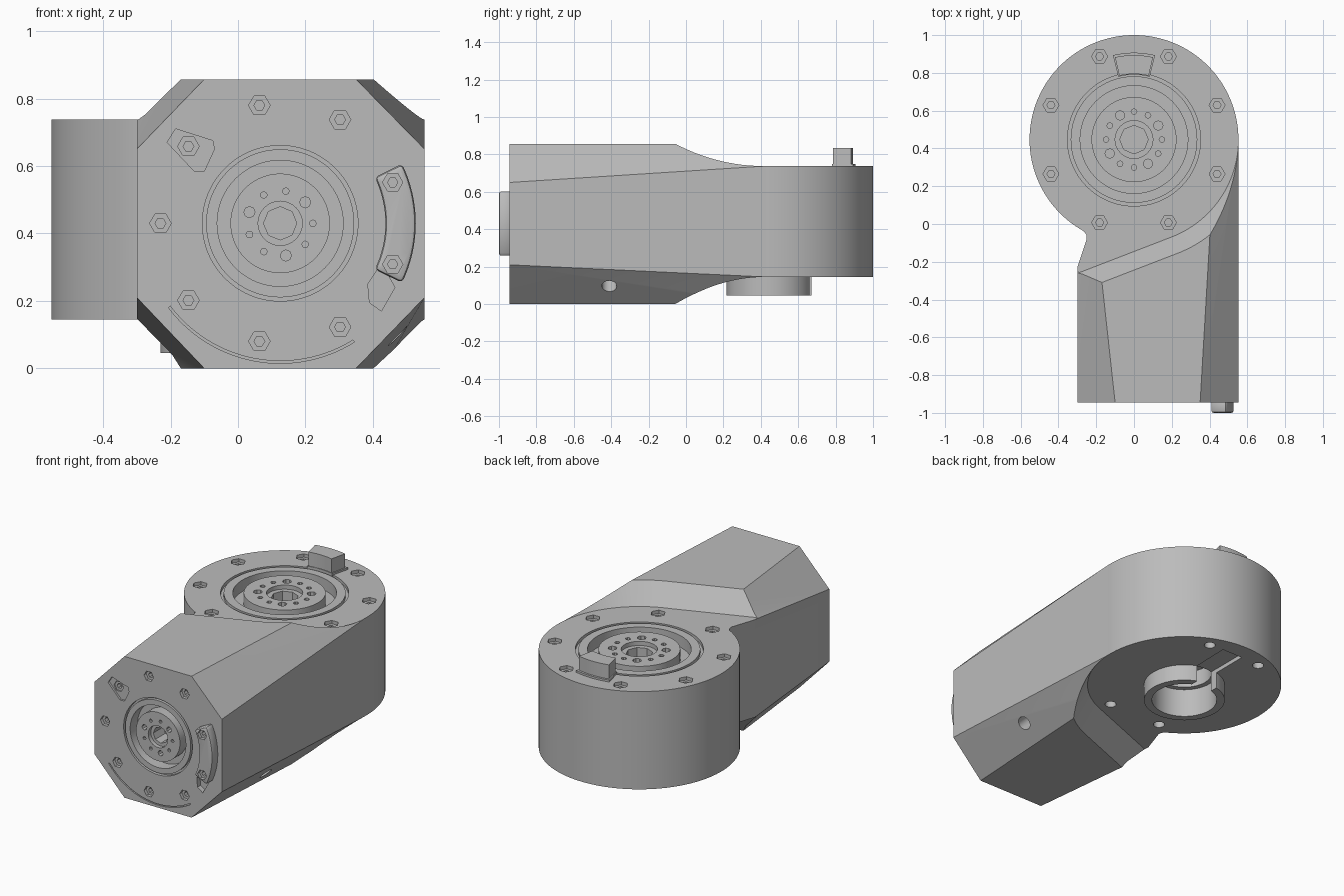
import bpy, bmesh
from math import sin, cos, radians, pi
from mathutils import Matrix, Vector

cube = bpy.data.objects.get("Cube")
if cube:
    bpy.data.objects.remove(cube)

grey = bpy.data.materials.new("housing grey")
grey.use_nodes = True
grey.diffuse_color = (0.5, 0.5, 0.5, 1)
bsdf = next(n for n in grey.node_tree.nodes if n.type == "BSDF_PRINCIPLED")
bsdf.inputs["Base Color"].default_value = (0.5, 0.5, 0.5, 1)

# Working frames: local z points out of each surface
DRUM_Y, DRUM_R, TOP, BOTTOM, FACE = 0.447, 0.553, 0.738, 0.145, -0.945
WORLD = Matrix.Identity(4)
DRUM = Matrix.Translation((0, DRUM_Y, 0))
UPPER = Matrix.Translation((0, DRUM_Y, TOP))
FRONT = Matrix.Translation((0.125, FACE, 0.43)) @ Matrix.Rotation(pi / 2, 4, "X")


def make(name, bm):
    bmesh.ops.recalc_face_normals(bm, faces=bm.faces)
    mesh = bpy.data.meshes.new(name)
    bm.to_mesh(mesh)
    bm.free()
    mesh.materials.append(grey)
    obj = bpy.data.objects.new(name, mesh)
    bpy.context.scene.collection.objects.link(obj)
    return obj


def arc(r, a0, a1, n):
    return [(r * cos(radians(a0 + (a1 - a0) * i / n)),
             r * sin(radians(a0 + (a1 - a0) * i / n))) for i in range(n + 1)]


def circle(r, n=96, u=0, v=0, turn=0):
    return [(u + p[0], v + p[1]) for p in arc(r, turn, turn + 360, n)[:-1]]


def loft(bm, frame, loops, closed=False):
    """Skin matching 3D loops, capping the ends unless closed."""
    rows = [[bm.verts.new(frame @ Vector(p)) for p in loop] for loop in loops]
    n = len(rows[0])
    for k in range(len(rows) if closed else len(rows) - 1):
        a, b = rows[k], rows[(k + 1) % len(rows)]
        for i in range(n):
            j = (i + 1) % n
            bm.faces.new((a[i], a[j], b[j], b[i]))
    if not closed:
        bm.faces.new(rows[0][::-1])
        bm.faces.new(rows[-1])


def prism(bm, frame, pts, w0, w1):
    loft(bm, frame, [[(u, v, w) for u, v in pts] for w in (w0, w1)])


def annulus(bm, frame, r0, r1, w0, w1):
    profile = ((r0, w0), (r1, w0), (r1, w1), (r0, w1))
    loft(bm, frame, [[(u, v, w) for u, v in circle(r)] for r, w in profile], True)


def sector(bm, frame, r0, r1, a0, a1, w0, w1, n=16):
    prism(bm, frame, arc(r1, a0, a1, n) + arc(r0, a1, a0, n), w0, w1)


def boolean(target, bm, mode="DIFFERENCE"):
    tool = make("cutter", bm)
    tool.hide_render = True
    mod = target.modifiers.new("boolean", "BOOLEAN")
    mod.operation, mod.solver, mod.object = mode, "EXACT", tool
    bpy.context.view_layer.objects.active = target
    bpy.ops.object.modifier_apply(modifier=mod.name)
    bpy.data.objects.remove(tool)


# Arm: tapering octagonal block whose chamfers shrink toward the drum
def octagon(y, left, right, lo_l, lo_r, hi_l, hi_r):
    x0, x1, h = -0.30, DRUM_R, 0.857
    return [(left, y, 0), (right, y, 0), (x1, y, lo_r), (x1, y, hi_r),
            (right, y, h), (left, y, h), (x0, y, hi_l), (x0, y, lo_l)]


bm = bmesh.new()
loft(bm, WORLD, [octagon(FACE, -0.10, 0.35, 0.21, 0.21, 0.65, 0.65),
                 octagon(0.427, -0.25, 0.43, 0.085, 0.145, 0.819, 0.738)])
bmesh.ops.triangulate(bm, faces=[f for f in bm.faces if len(f.verts) == 4])
housing = make("housing", bm)

# Ramps from the arm down to the drum faces, wrapping round the drum
sweep = Vector((-0.933, -0.36, 0))
for z_in, z_out, flare in ((TOP - 0.0005, 0.90, 0.678), (BOTTOM + 0.0005, -0.05, 0.677)):
    bm = bmesh.new()
    for shift in (Vector(), sweep):
        for r, z in ((DRUM_R, z_in), (flare, z_out)):
            for u, v in circle(r):
                bm.verts.new(DRUM @ Vector((u, v, z)) + shift)
    bmesh.ops.convex_hull(bm, input=bm.verts)
    loose = [v for v in bm.verts if not v.link_faces]
    bmesh.ops.delete(bm, geom=loose, context="VERTS")
    boolean(housing, bm)

# Waist between arm and drum
bm = bmesh.new()
prism(bm, WORLD, [(-0.302, -0.235), (-0.25, -0.08), (-0.252, -0.058), (-0.264, -0.04),
                  (-0.285, -0.025), (-0.4, 0.05), (-0.4, -0.235)], -0.1, 1)
boolean(housing, bm)

# Drum and its lower collar
bm = bmesh.new()
prism(bm, DRUM, circle(DRUM_R, 128), BOTTOM, TOP)
boolean(housing, bm, "UNION")
bm = bmesh.new()
prism(bm, DRUM, circle(0.23), 0.045, 0.2)
boolean(housing, bm, "UNION")
for r, z in ((0.185, 0.22), (0.155, 0.32)):
    bm = bmesh.new()
    prism(bm, DRUM, circle(r), 0, z)
    boolean(housing, bm)

# Cable channel through the collar
bm = bmesh.new()
prism(bm, DRUM, [(-0.05, 0.08), (0.08, 0.08), (0.09, 0.45), (-0.05, 0.45)], 0, BOTTOM + 0.025)
boolean(housing, bm)


# Rotary flange: concentric grooves, hub bore and ring of small holes
def flange(frame, s, holes):
    bm = bmesh.new()
    annulus(bm, frame, 0.335 * s, 0.352 * s, -0.02, 0.02)
    annulus(bm, frame, 0.225 * s, 0.285 * s, -0.07, 0.02)
    prism(bm, frame, circle(0.10 * s, 32), -0.025, 0.02)
    for i in range(holes):
        a = 2 * pi * i / holes
        r = 0.025 if i % 3 == 1 else 0.015
        prism(bm, frame, circle(r * s, 8, 0.148 * s * cos(a), 0.148 * s * sin(a)), -0.04, 0.02)
    boolean(housing, bm)
    bm = bmesh.new()
    prism(bm, frame, circle(0.075 * s, 8), -0.12, 0)
    boolean(housing, bm)


flange(UPPER, 1, 12)
flange(FRONT, 0.655, 9)


# Hex screw sockets with a deeper drive recess
def sockets(target, frame, spots, r, face=0):
    for size, depth in ((r, 0.02), (r * 0.5, 0.045)):
        bm = bmesh.new()
        for u, v in spots:
            prism(bm, frame, circle(size, 6, u, v), face - depth, face + 0.02)
        boolean(target, bm)


front_spots = circle(0.355, 9, turn=20)
side_spots = [p for p in front_spots if p[0] > 0.32]
sockets(housing, UPPER, circle(0.476, 8, turn=22.5), 0.042)
sockets(housing, FRONT, [p for p in front_spots if p not in side_spots], 0.032)

# Lower fixing holes
bm = bmesh.new()
for x in (-0.18, 0.18):
    for y in (-0.44, 0.44):
        prism(bm, DRUM, circle(0.032, 16, x, y), 0.1, BOTTOM + 0.05)
boolean(housing, bm)

# Front face pockets and curved seam
bm = bmesh.new()
prism(bm, FRONT, [(-0.31, 0.28), (-0.2, 0.245), (-0.195, 0.22), (-0.225, 0.155),
                  (-0.255, 0.155), (-0.335, 0.24)], -0.012, 0.02)
prism(bm, FRONT, [(0.26, -0.18), (0.30, -0.12), (0.34, -0.19), (0.30, -0.26),
                  (0.265, -0.235)], -0.03, 0.02)
sector(bm, FRONT, 0.408, 0.415, 217, 302, -0.008, 0.02, 32)
boolean(housing, bm)

# Drain hole in the lower chamfer
bm = bmesh.new()
side = Matrix.Translation((0.46, -0.41, 0.11)) @ Matrix.Rotation(radians(135), 4, "Y")
prism(bm, side, circle(0.04, 24), -0.1, 0.1)
boolean(housing, bm)

# Index tab on the drum
bm = bmesh.new()
sector(bm, UPPER, 0.347, 0.447, 77, 103, -0.01, 0.097)
sector(bm, UPPER, 0.343, 0.46, 76, 104, -0.01, 0.012)
tab = make("index_tab", bm)

# Curved connector cover on the front face
bm = bmesh.new()
sector(bm, FRONT, 0.312, 0.402, -26, 26, -0.01, 0.055)
cover = make("connector_cover", bm)
bev = cover.modifiers.new("soft edge", "BEVEL")
bev.width, bev.segments, bev.limit_method = 0.012, 2, "ANGLE"
bev.angle_limit = radians(50)
bpy.context.view_layer.objects.active = cover
bpy.ops.object.modifier_apply(modifier=bev.name)
sockets(cover, FRONT, side_spots, 0.03, 0.055)

# Smooth curved walls, keep edges crisp
bpy.ops.object.select_all(action="DESELECT")
for obj in (housing, tab, cover):
    obj.select_set(True)
bpy.context.view_layer.objects.active = housing
bpy.ops.object.shade_smooth_by_angle(angle=radians(25))
